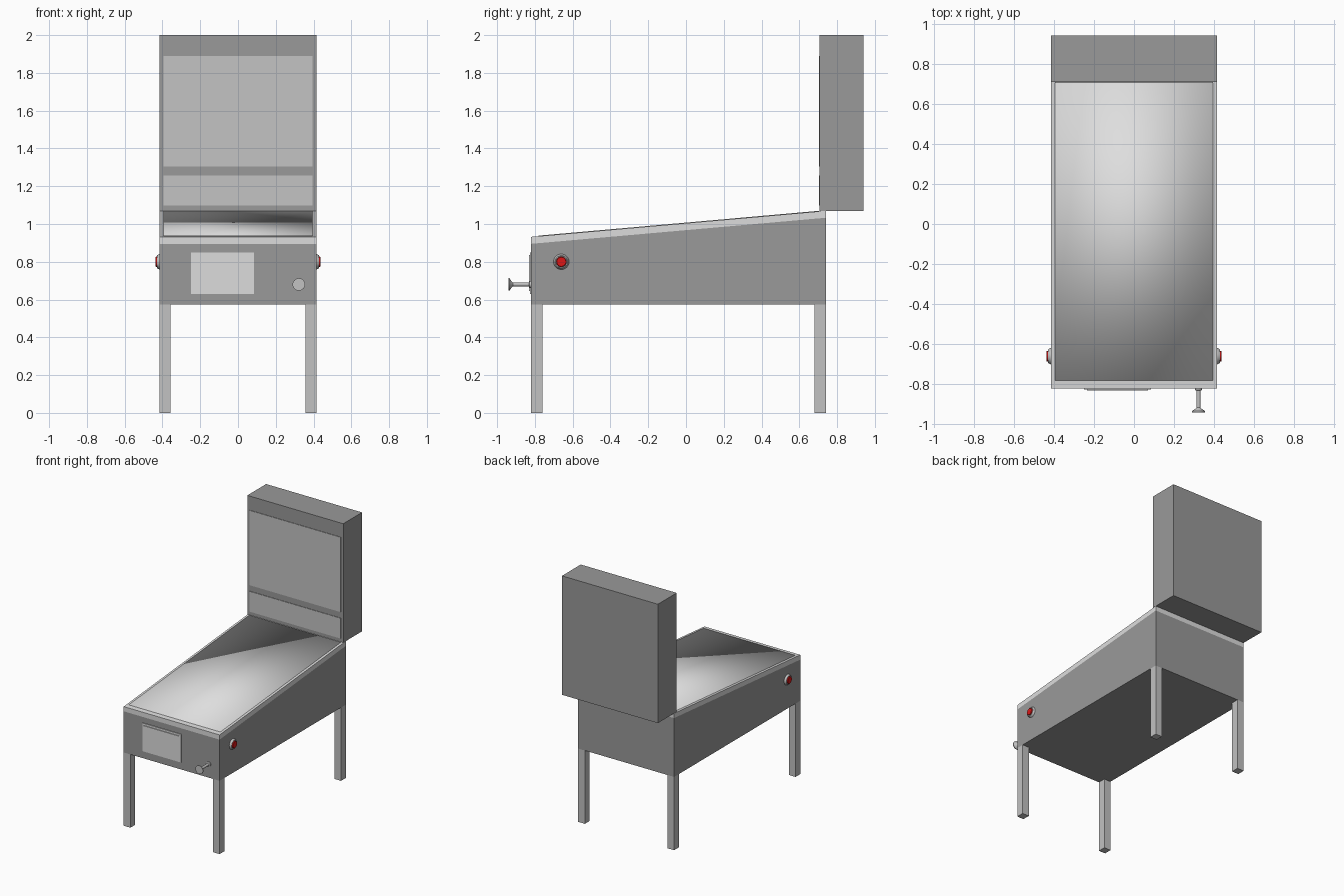
import bpy, bmesh, math
from mathutils import Matrix, Vector

if "Cube" in bpy.data.objects:
    bpy.data.objects.remove(bpy.data.objects["Cube"])


def mat(name, r, g, b):
    m = bpy.data.materials.new(name)
    m.diffuse_color = (r, g, b, 1)
    m.use_nodes = True
    m.node_tree.nodes["Principled BSDF"].inputs["Base Color"].default_value = m.diffuse_color
    return m


DARK = mat("dark grey cabinet", 0.32, 0.32, 0.32)
TRIM = mat("pale grey trim", 0.72, 0.72, 0.72)
PANEL = mat("mid grey panel", 0.55, 0.55, 0.55)
METAL = mat("grey metal", 0.54, 0.54, 0.54)
GLASS = mat("light grey glass", 0.73, 0.73, 0.73)
RED = mat("red button", 0.72, 0.008, 0.008)


def finish(bm, name, material, smooth=None):
    bmesh.ops.recalc_face_normals(bm, faces=bm.faces)
    me = bpy.data.meshes.new(name)
    bm.to_mesh(me)
    bm.free()
    me.materials.append(material)
    ob = bpy.data.objects.new(name, me)
    bpy.context.collection.objects.link(ob)
    if smooth is not None:
        bpy.ops.object.select_all(action='DESELECT')
        ob.select_set(True)
        bpy.context.view_layer.objects.active = ob
        bpy.ops.object.shade_smooth_by_angle(angle=math.radians(smooth))
    return ob


def prism(name, profile, x0, x1, material):
    """Side profile of (y, z) points extruded from x0 to x1."""
    bm = bmesh.new()
    face = bm.faces.new([bm.verts.new((x0, y, z)) for y, z in profile])
    new = bmesh.ops.extrude_face_region(bm, geom=[face])["geom"]
    verts = [v for v in new if isinstance(v, bmesh.types.BMVert)]
    bmesh.ops.translate(bm, verts=verts, vec=(x1 - x0, 0, 0))
    return finish(bm, name, material)


def box(name, x0, x1, y0, y1, z0, z1, material):
    return prism(name, [(y0, z0), (y1, z0), (y1, z1), (y0, z1)], x0, x1, material)


def lathe(name, profile, origin, axis, material, sides=32):
    """(radius, distance) profile spun about an axis, starting at origin."""
    bm = bmesh.new()
    verts = [bm.verts.new((r, 0, d)) for r, d in profile]
    edges = [bm.edges.new(p) for p in zip(verts, verts[1:])]
    bmesh.ops.spin(bm, geom=verts + edges, cent=(0, 0, 0), axis=(0, 0, 1),
                   angle=math.tau, steps=sides)
    bmesh.ops.remove_doubles(bm, verts=bm.verts, dist=1e-5)
    turn = Vector((0, 0, 1)).rotation_difference(Vector(axis)).to_matrix().to_4x4()
    bm.transform(Matrix.Translation(origin) @ turn)
    return finish(bm, name, material, 35)


W = 0.415               # half width
Y0, Y1 = -0.82, 0.74    # front and back of the cabinet


def top(y):
    """Height of the sloping cabinet top."""
    return 0.932 + (1.07 - 0.932) * (y - Y0) / (Y1 - Y0)


# Cabinet and sloping rim
prism("cabinet", [(Y0, 0.573), (Y1, 0.573), (Y1, top(Y1) - 0.037), (Y0, top(Y0) - 0.037)],
      -W, W, DARK)
prism("top_rim", [(y, top(y) + d) for y, d in
                  ((Y0, -0.037), (Y1, -0.037), (Y1, 0), (Y0, 0))], -W, W, TRIM)

# Playfield glass, smooth all over
glass = prism("playfield_glass", [(y, top(y) + d) for y, d in
              ((-0.782, -0.01), (0.704, -0.01), (0.704, 0.003), (-0.782, 0.003))],
              -0.395, 0.395, GLASS)
glass.data.shade_smooth()

# Backbox with two display panels
box("backbox", -W, W, 0.708, 0.94, 1.07, 2.0, DARK)
box("back_display", -0.395, 0.395, 0.704, 0.71, 1.305, 1.89, PANEL)
box("score_display", -0.395, 0.395, 0.704, 0.71, 1.098, 1.257, PANEL)

# Legs
for label, y0, y1 in (("front", Y0, -0.76), ("back", 0.68, Y1)):
    box(label + "_left_leg", -W, -0.357, y0, y1, 0, 0.573, METAL)
    box(label + "_right_leg", 0.357, W, y0, y1, 0, 0.573, METAL)

# Coin door: frame and raised plate
box("coin_door_frame", -0.25, 0.085, -0.826, Y0, 0.63, 0.85, TRIM)
box("coin_door", -0.235, 0.07, -0.832, -0.826, 0.645, 0.835, TRIM)

# Plunger: collar, rod and flared knob
lathe("plunger", [(0, 0), (0.018, 0), (0.018, 0.008), (0.01, 0.012), (0.01, 0.096),
                  (0.016, 0.103), (0.033, 0.114), (0.033, 0.12), (0, 0.12)],
      (0.322, Y0, 0.68), (0, -1, 0), METAL)

# Flipper buttons on both sides
for label, s in (("left", -1), ("right", 1)):
    place = ((s * W, -0.66, 0.80), (s, 0, 0))
    lathe(label + "_button_ring", [(0, 0), (0.041, 0), (0.039, 0.006), (0.033, 0.015),
                                   (0.028, 0.015), (0.028, 0.006), (0, 0.006)], *place, METAL)
    lathe(label + "_button", [(0, 0.005), (0.027, 0.005), (0.027, 0.019), (0.024, 0.022),
                              (0, 0.022)], *place, RED)
